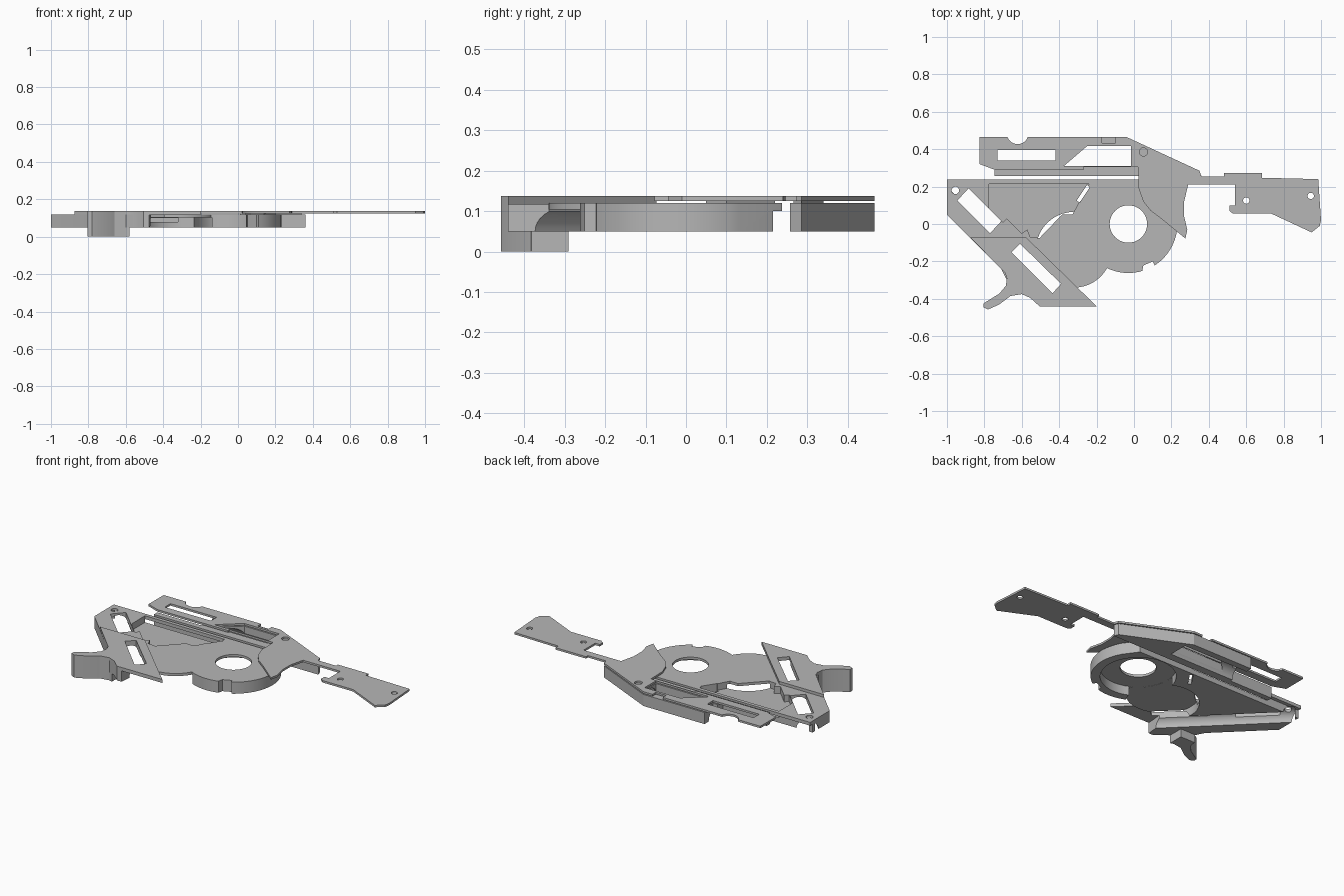
import bpy
import bmesh
from math import cos, sin, radians, pi
from mathutils import Matrix, Vector

if "Cube" in bpy.data.objects:
    bpy.data.objects.remove(bpy.data.objects["Cube"])

gray = bpy.data.materials.new("plain gray")
gray.use_nodes = True
color = (0.47, 0.47, 0.47, 1)
gray.diffuse_color = color
gray.node_tree.nodes["Principled BSDF"].inputs["Base Color"].default_value = color

BOTTOM, DECK, TOP = 0.05, 0.12, 0.137
LOW, HIGH = -0.1, 0.3  # overshoot for through cuts


def make(name, bm):
    bmesh.ops.recalc_face_normals(bm, faces=bm.faces)
    mesh = bpy.data.meshes.new(name)
    bm.to_mesh(mesh)
    bm.free()
    mesh.materials.append(gray)
    obj = bpy.data.objects.new(name, mesh)
    bpy.context.collection.objects.link(obj)
    return obj


def slab(name, outline, z0, z1):
    bm = bmesh.new()
    face = bm.faces.new([bm.verts.new((x, y, z0)) for x, y in outline])
    ext = bmesh.ops.extrude_face_region(bm, geom=[face])
    verts = [v for v in ext["geom"] if isinstance(v, bmesh.types.BMVert)]
    bmesh.ops.translate(bm, verts=verts, vec=(0, 0, z1 - z0))
    return make(name, bm)


def arc(cx, cy, r, a0, a1, n):
    angles = [radians(a0 + (a1 - a0) * i / n) for i in range(n + 1)]
    return [(cx + r * cos(a), cy + r * sin(a)) for a in angles]


def disc(cx, cy, r, z0=LOW, z1=HIGH, n=40):
    return slab("cutter", arc(cx, cy, r, 0, 360, n)[:-1], z0, z1)


def box(x0, x1, y0, y1, z0=LOW, z1=HIGH):
    return slab("cutter", [(x0, y0), (x1, y0), (x1, y1), (x0, y1)], z0, z1)


def tube(start, end, r):
    a, b = Vector((*start, BOTTOM)), Vector((*end, BOTTOM))
    bm = bmesh.new()
    turn = (b - a).to_track_quat('Z', 'Y').to_matrix().to_4x4()
    bmesh.ops.create_cone(bm, cap_ends=True, segments=32, radius1=r, radius2=r,
                          depth=(b - a).length,
                          matrix=Matrix.Translation((a + b) / 2) @ turn)
    return make("cutter", bm)


def cut(obj, cutters):
    for c in cutters:
        mod = obj.modifiers.new("cut", 'BOOLEAN')
        mod.operation, mod.solver, mod.object = 'DIFFERENCE', 'EXACT', c
    deps = bpy.context.evaluated_depsgraph_get()
    mesh = bpy.data.meshes.new_from_object(obj.evaluated_get(deps))
    obj.modifiers.clear()
    obj.data = mesh
    for c in cutters:
        bpy.data.objects.remove(c)


# Main housing: straight back, slanted left side, two round lobes
ring = (-0.03, 0)
lobe = (-0.32, -0.14)
outline = [(-1, 0.237), (-1, 0.05), (-0.71, -0.24), (-0.68, -0.3), (-0.6, -0.375),
           (-0.555, -0.395), (-0.505, -0.44), (-0.475, -0.44)]
outline += arc(*lobe, 0.2, 225, 330, 14)
outline += arc(*ring, 0.262, 244, 390, 30)
outline += [(0.12, 0.237)]
housing = slab("housing", outline, BOTTOM, DECK)
recess = [(-0.775, 0.215), (-0.775, 0.085), (-0.7, 0.01), (-0.68, 0.03), (-0.6, -0.05),
          (-0.57, -0.03), (-0.555, -0.07), (-0.505, -0.075), (-0.385, 0.05),
          (-0.33, 0.05), (-0.24, 0.215)]
left_slot = [(-0.945, 0.125), (-0.885, 0.19), (-0.71, 0.015), (-0.77, -0.05)]
lower_slot = [(-0.61, -0.105), (-0.39, -0.32), (-0.435, -0.37), (-0.655, -0.15)]
small_slot = [(-0.25, 0.21), (-0.237, 0.195), (-0.29, 0.115), (-0.307, 0.125)]
notch = [(0.035, -0.3), (0.05, -0.222), (0.1, -0.2), (0.13, -0.26)]
cut(housing, [
    disc(*ring, 0.1),
    disc(*ring, 0.21, LOW, 0.105),
    disc(*lobe, 0.205, LOW, 0.104),
    tube((-0.975, 0.215), (-0.3, -0.46), 0.058),
    slab("cutter", recess, 0.08, HIGH),
    slab("cutter", left_slot, LOW, HIGH),
    slab("cutter", lower_slot, LOW, HIGH),
    slab("cutter", small_slot, LOW, HIGH),
    slab("cutter", notch, LOW, HIGH),
    box(-1.1, 0.3, 0.215, 0.3, LOW, 0.1),
    disc(-0.955, 0.18, 0.02, 0.1, HIGH, 20),
])

# Slanted cover plate with the hooked tail
hook = [(-0.6, -0.375), (-0.66, -0.385), (-0.72, -0.43), (-0.78, -0.457), (-0.805, -0.445),
        (-0.805, -0.425), (-0.72, -0.372), (-0.685, -0.33), (-0.68, -0.29)]
cover = slab("lower_cover", [(-0.875, -0.073), (-0.575, -0.073), (-0.2, -0.44),
                             (-0.505, -0.44), (-0.555, -0.395)] + hook
             + [(-0.69, -0.26), (-0.72, -0.23)], DECK - 0.004, TOP)
cut(cover, [slab("cutter", lower_slot, LOW, HIGH)])
slab("hooked_tail", hook + [(-0.58, -0.29), (-0.58, -0.382)], 0, DECK)

# Rear block with a round channel below
rear = slab("rear_block", [(-0.45, 0.465), (-0.04, 0.465), (0.35, 0.285), (0.36, 0.257),
                           (-0.745, 0.257), (-0.745, 0.29), (-0.45, 0.29)], BOTTOM, DECK)
wide_slot = [(-0.25, 0.417), (-0.015, 0.417), (-0.015, 0.31), (-0.375, 0.31)]
cut(rear, [tube((-0.95, 0.365), (-0.01, 0.365), 0.06),
           slab("cutter", wide_slot, LOW, HIGH),
           box(-0.73, -0.42, 0.34, 0.395)])

# Rear cover running on into the arm and its end paddle
plate = [(-0.825, 0.465), (-0.825, 0.32), (-0.745, 0.29), (-0.27, 0.29), (-0.27, 0.305),
         (0.022, 0.305), (0.025, 0.19), (0.05, 0.12), (0.09, 0.07), (0.15, 0.025),
         (0.275, -0.078), (0.285, -0.03), (0.268, 0.04), (0.268, 0.12), (0.28, 0.17),
         (0.29, 0.21), (0.54, 0.21), (0.54, 0.1), (0.51, 0.1), (0.51, 0.07),
         (0.53, 0.055), (0.735, 0.055), (0.95, -0.045), (0.993, -0.01), (1, 0.02),
         (0.985, 0.24), (0.685, 0.247), (0.685, 0.273), (0.48, 0.273), (0.48, 0.255),
         (0.36, 0.255), (0.35, 0.285), (-0.04, 0.465)]
arm = slab("rear_cover_and_arm", plate, 0.125, TOP)
cut(arm, [slab("cutter", wide_slot, LOW, HIGH),
          box(-0.73, -0.42, 0.34, 0.395),
          disc(-0.622, 0.485, 0.058, LOW, HIGH, 24),
          box(-0.17, -0.1, 0.432, 0.5),
          disc(0.05, 0.385, 0.022, LOW, HIGH, 20),
          disc(0.6, 0.125, 0.017, LOW, HIGH, 20),
          disc(0.945, 0.15, 0.017, LOW, HIGH, 20)])

# Thin spacers that join the covers to the blocks
slab("arm_spacer", [(0.04, 0.2), (0.07, 0.11), (0.14, 0.05), (0.2, 0.1), (0.1, 0.22)],
     DECK - 0.005, 0.126)
slab("rear_spacer", [(0.01, 0.3), (0.34, 0.265), (0.33, 0.285), (0.01, 0.34)],
     DECK - 0.005, 0.126)

# Smooth curved walls, sharp rims
for obj in bpy.context.collection.objects:
    obj.select_set(obj.type == 'MESH')
bpy.context.view_layer.objects.active = housing
bpy.ops.object.shade_smooth_by_angle(angle=pi / 8)
